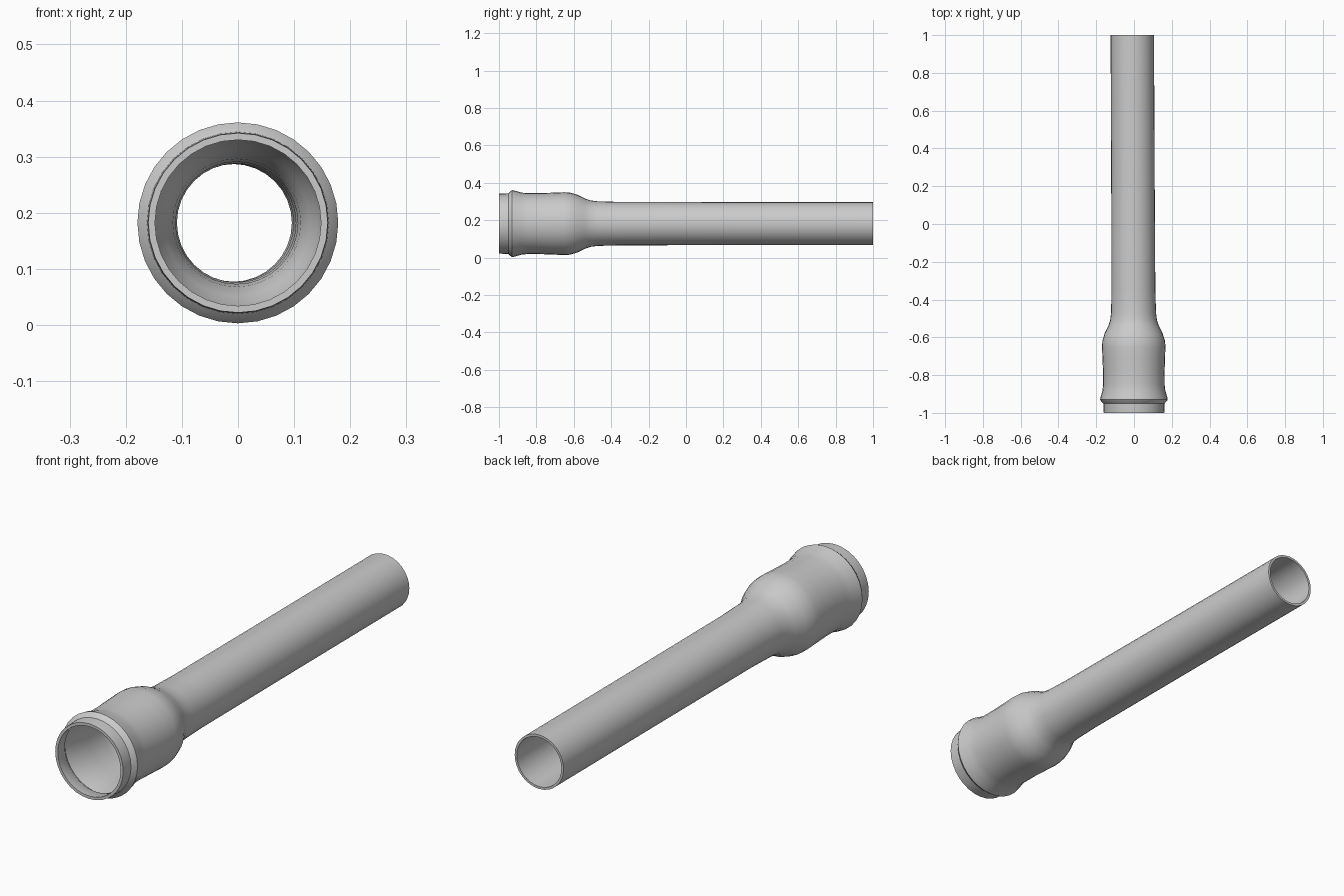
import bpy, bmesh, math

if "Cube" in bpy.data.objects:
    bpy.data.objects.remove(bpy.data.objects["Cube"])

SIDES = 32
AXIS_Z = 0.182

# Closed wall section as (y, radius): outside socket to spigot, then back along the bore
outer = [(-1.0, 0.160), (-0.985, 0.161), (-0.95, 0.162), (-0.94, 0.172), (-0.93, 0.179),
         (-0.915, 0.176), (-0.88, 0.166), (-0.85, 0.163), (-0.78, 0.163),
         (-0.70, 0.166), (-0.65, 0.168), (-0.62, 0.166), (-0.58, 0.154),
         (-0.54, 0.134), (-0.51, 0.124), (-0.47, 0.119), (-0.35, 0.116),
         (0.3, 0.115), (1.0, 0.115)]
inner = [(1.0, 0.105), (0.3, 0.105), (-0.35, 0.106), (-0.48, 0.109),
         (-0.52, 0.114), (-0.56, 0.130), (-0.59, 0.144), (-0.63, 0.154),
         (-0.70, 0.153), (-0.80, 0.150), (-0.88, 0.153), (-0.93, 0.163),
         (-0.95, 0.150), (-1.0, 0.148)]
section = outer + inner


def axis_x(y):
    # The pipe leans very slightly sideways
    return -0.0045 * (y + 1.0)


bm = bmesh.new()
rings = []
for y, r in section:
    ring = []
    for i in range(SIDES):
        a = 2 * math.pi * i / SIDES
        ring.append(bm.verts.new((axis_x(y) + r * math.cos(a), y, AXIS_Z + r * math.sin(a))))
    rings.append(ring)

# Skin neighbouring rings, joining the last back to the first
for k, ring in enumerate(rings):
    nxt = rings[(k + 1) % len(rings)]
    for i in range(SIDES):
        j = (i + 1) % SIDES
        bm.faces.new((ring[i], ring[j], nxt[j], nxt[i]))
bmesh.ops.recalc_face_normals(bm, faces=bm.faces)

mesh = bpy.data.meshes.new("socket_pipe")
bm.to_mesh(mesh)
bm.free()
pipe = bpy.data.objects.new("socket_pipe", mesh)
bpy.context.collection.objects.link(pipe)

# Smooth barrel with crisp end rims
bpy.context.view_layer.objects.active = pipe
pipe.select_set(True)
bpy.ops.object.shade_smooth_by_angle(angle=math.radians(40))
